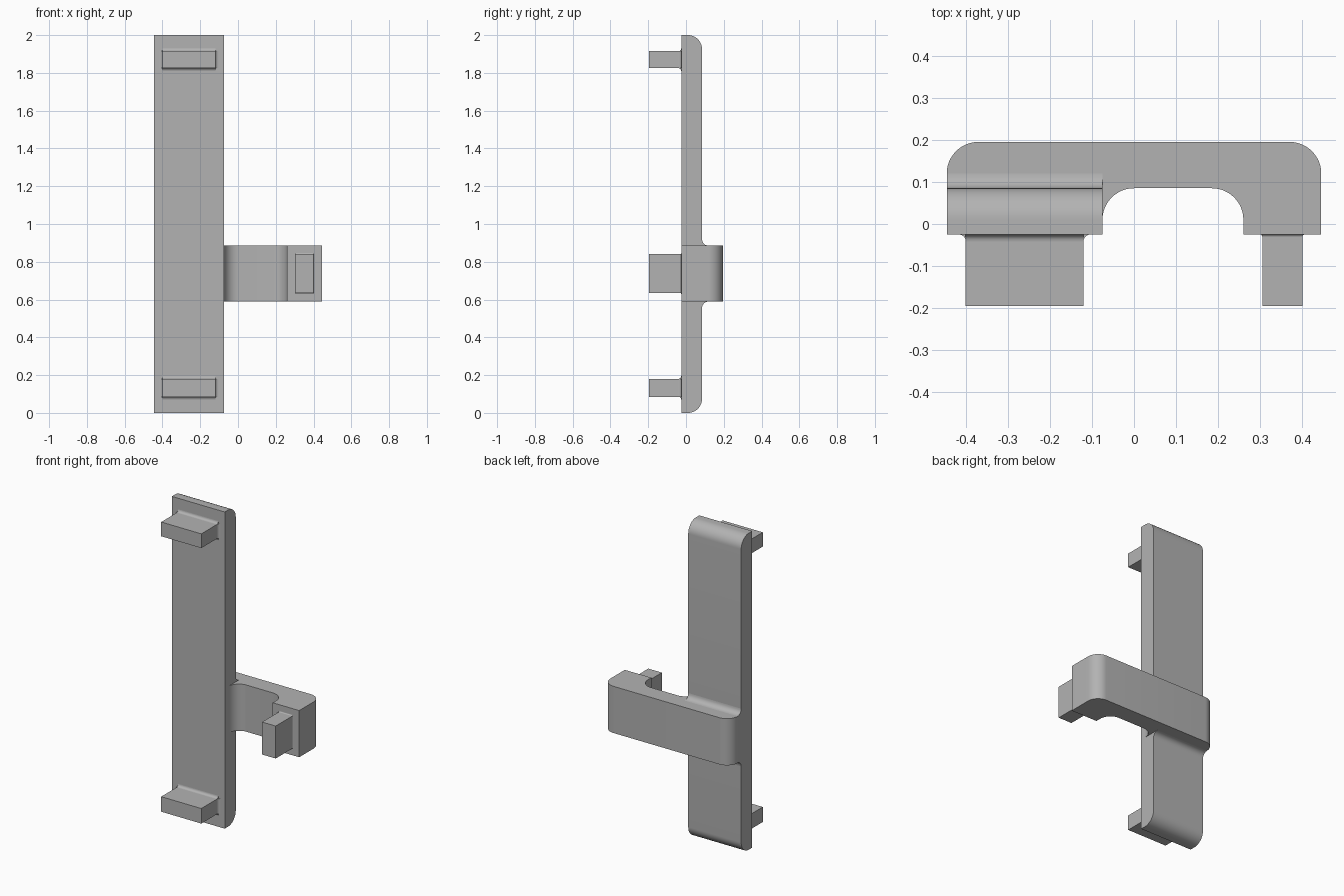
import bpy, bmesh
from math import sin, cos, radians
from mathutils import Vector

cube = bpy.data.objects.get("Cube")
if cube:
    bpy.data.objects.remove(cube, do_unlink=True)

grey = bpy.data.materials.new("mid grey")
grey.use_nodes = True
COLOUR = (0.45, 0.45, 0.45, 1)
grey.diffuse_color = COLOUR
grey.node_tree.nodes["Principled BSDF"].inputs["Base Color"].default_value = COLOUR


def arc(cx, cy, r, start, end, steps=12):
    angles = [radians(start + (end - start) * i / steps) for i in range(steps + 1)]
    return [(cx + r * cos(a), cy + r * sin(a)) for a in angles]


def prism(name, profile, axis, low, high):
    """Extrude a profile along x (profile in y, z) or along z (profile in x, y)."""
    place = (lambda p, d: (d, *p)) if axis == "x" else (lambda p, d: (*p, d))
    bm = bmesh.new()
    face = bm.faces.new([bm.verts.new(place(p, low)) for p in profile])
    out = bmesh.ops.extrude_face_region(bm, geom=[face])
    shift = Vector(place((0, 0), high - low))
    bmesh.ops.translate(bm, vec=shift, verts=[v for v in out["geom"] if isinstance(v, bmesh.types.BMVert)])
    bmesh.ops.recalc_face_normals(bm, faces=bm.faces)
    mesh = bpy.data.meshes.new(name)
    bm.to_mesh(mesh)
    bm.free()
    mesh.materials.append(grey)
    obj = bpy.data.objects.new(name, mesh)
    bpy.context.collection.objects.link(obj)
    bpy.ops.object.select_all(action="DESELECT")
    obj.select_set(True)
    bpy.context.view_layer.objects.active = obj
    bpy.ops.object.shade_smooth_by_angle(angle=radians(30))


def cove(u, v, su, sv, r):
    """Concave fillet profile in the corner (u, v), opening towards signs su, sv."""
    curve = arc(0, 0, r, 180, 270, 6)
    return [(u, v)] + [(u + su * (r + a), v + sv * (r + b)) for a, b in curve]


FRONT, BACK, REAR = -0.025, 0.085, 0.195
LEFT_EDGE, INNER, RIGHT_EDGE = -0.445, -0.075, 0.445
BAND_LOW, BAND_HIGH = 0.59, 0.885
R = 0.075

# tall plate, rounded on its rear top and bottom edges
plate = [(FRONT, 0)] + arc(BACK - R, R, R, -90, 0) + arc(BACK - R, 2 - R, R, 0, 90) + [(FRONT, 2)]
prism("tall_plate", plate, "x", LEFT_EDGE, INNER)

# side arm, hooked round to the front with an arched inner side
arm = ([(INNER, BACK), (LEFT_EDGE, BACK)]
       + arc(LEFT_EDGE + R, REAR - R, R, 180, 90)
       + arc(RIGHT_EDGE - R, REAR - R, R, 90, 0)
       + [(RIGHT_EDGE, FRONT), (0.26, FRONT)]
       + arc(0.26 - R, BACK - R, R, 0, 90)
       + arc(INNER + R, BACK - R, R, 90, 180))
prism("side_arm", arm, "z", BAND_LOW, BAND_HIGH)

# fillets where the arm crosses the plate
for name, z, s in (("upper", BAND_HIGH, 1), ("lower", BAND_LOW, -1)):
    prism(name + "_arm_fillet", cove(BACK, z, 1, s, 0.035), "x", LEFT_EDGE, INNER)


# front pegs with small fillets round their roots
def peg(name, x0, x1, z0, z1, r):
    tip = -0.195
    prism(name, [(x0, tip), (x1, tip), (x1, FRONT), (x0, FRONT)], "z", z0, z1)
    for side, z, s in (("top", z1, 1), ("bottom", z0, -1)):
        prism(f"{name}_{side}_fillet", cove(FRONT, z, -1, s, r), "x", x0, x1)
    for side, x, s in (("left", x1, 1), ("right", x0, -1)):
        prism(f"{name}_{side}_fillet", cove(x, FRONT, s, -1, r), "z", z0, z1)


peg("upper_peg", -0.4, -0.12, 1.825, 1.915, 0.016)
peg("lower_peg", -0.4, -0.12, 0.085, 0.18, 0.016)
peg("arm_peg", 0.305, 0.4, 0.635, 0.84, 0.006)
